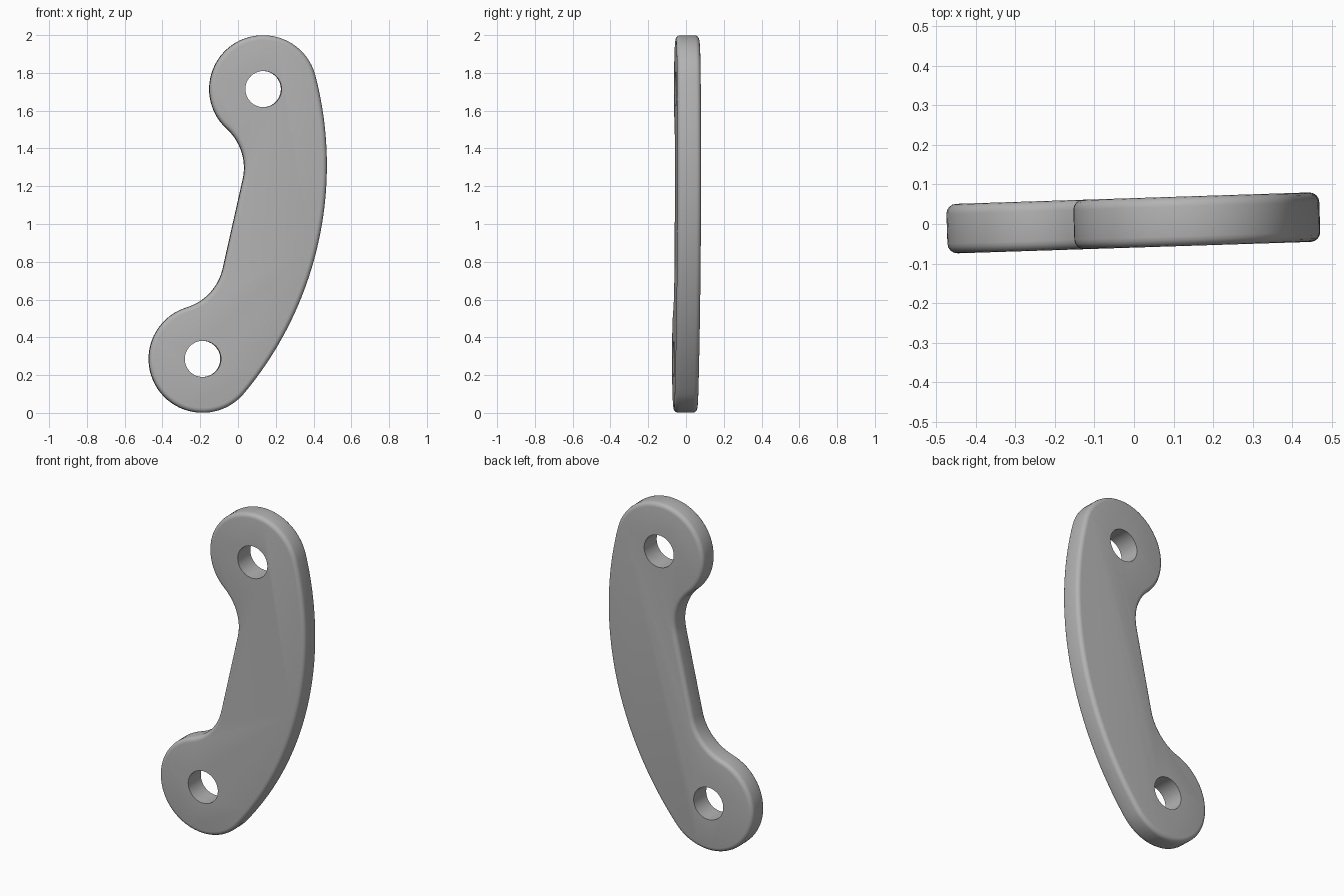
import bpy, bmesh, math
from mathutils import Matrix

cube = bpy.data.objects.get("Cube")
if cube:
    bpy.data.objects.remove(cube, do_unlink=True)

HALF = 0.732      # half the distance between the hole centres
BOSS = 0.285      # radius of the rounded ends
HOLE = 0.096
FILLET = 0.278    # radius of the concave inner corners
THICK = 0.125
BACK = 1.42       # how far the outer arc's centre lies behind the axis

mat = bpy.data.materials.new("grey metal")
mat.use_nodes = True
colour = (0.45, 0.45, 0.45, 1)
mat.diffuse_color = colour
mat.node_tree.nodes["Principled BSDF"].inputs["Base Color"].default_value = colour


def arc(cx, cz, r, start, end, n):
    return [(cx + r * math.cos(start + (end - start) * i / n),
             cz + r * math.sin(start + (end - start) * i / n)) for i in range(n + 1)]


def plate(name, outline, thickness):
    """Closed outline in x-z extruded along y, centred on y = 0."""
    bm = bmesh.new()
    face = bm.faces.new([bm.verts.new((x, -thickness / 2, z)) for x, z in outline])
    ext = bmesh.ops.extrude_face_region(bm, geom=[face])
    top = [v for v in ext["geom"] if isinstance(v, bmesh.types.BMVert)]
    bmesh.ops.translate(bm, verts=top, vec=(0, thickness, 0))
    bmesh.ops.remove_doubles(bm, verts=bm.verts, dist=1e-5)
    bmesh.ops.recalc_face_normals(bm, faces=bm.faces)
    mesh = bpy.data.meshes.new(name)
    bm.to_mesh(mesh)
    bm.free()
    mesh.materials.append(mat)
    obj = bpy.data.objects.new(name, mesh)
    bpy.context.collection.objects.link(obj)
    return obj


# Outline of tangent arcs: outer sweep, upper end, two fillets, lower end
phi = math.atan2(HALF, BACK)
s = math.sqrt((BOSS + FILLET) ** 2 - FILLET ** 2)
beta = math.atan2(s, FILLET)
outline = (arc(-BACK, 0, math.hypot(HALF, BACK) + BOSS, -phi, phi, 40)
           + arc(0, HALF, BOSS, phi, math.pi + beta, 40)[1:]
           + arc(-FILLET, HALF - s, FILLET, beta, 0, 14)[1:]
           + arc(-FILLET, s - HALF, FILLET, 0, -beta, 14)
           + arc(0, -HALF, BOSS, math.pi - beta, math.tau - phi, 40)[1:-1])
link = plate("link_plate", outline, THICK)

# Rounded rim
bevel = link.modifiers.new("rim", "BEVEL")
bevel.width = 0.025
bevel.segments = 4
bevel.limit_method = "ANGLE"
bevel.angle_limit = math.radians(50)
bevel.use_clamp_overlap = False

# Pin holes
cutters = []
for side in (1, -1):
    cutter = plate("hole_cutter", arc(0, side * HALF, HOLE, 0, math.tau, 40)[:-1], 0.4)
    cutter.hide_render = True
    cut = link.modifiers.new("pin_hole", "BOOLEAN")
    cut.object = cutter
    cut.operation = "DIFFERENCE"
    cut.solver = "EXACT"
    cutters.append(cutter)

bpy.context.view_layer.objects.active = link
link.select_set(True)
for name in [m.name for m in link.modifiers]:
    bpy.ops.object.modifier_apply(modifier=name)
for cutter in cutters:
    bpy.data.objects.remove(cutter, do_unlink=True)

# Lean the link and turn it slightly about the vertical
link.data.transform(Matrix.Translation((-0.0275, 0.002, 1.0))
                    @ Matrix.Rotation(math.radians(1.85), 4, "Z")
                    @ Matrix.Rotation(math.radians(12.66), 4, "Y"))
bpy.ops.object.select_all(action="DESELECT")
link.select_set(True)
bpy.ops.object.shade_smooth_by_angle(angle=math.radians(35))
